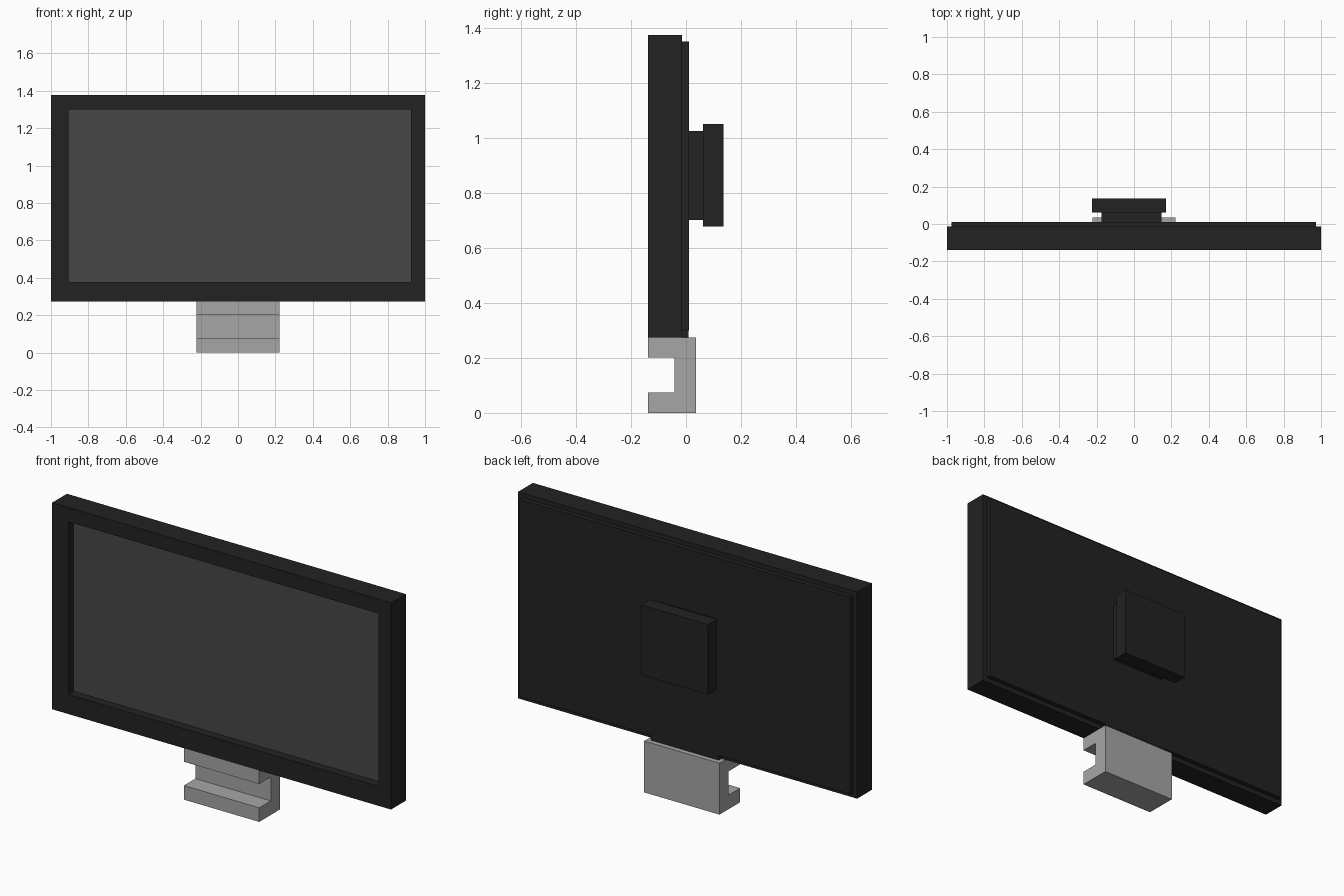
import bpy
import bmesh

cube = bpy.data.objects.get("Cube")
if cube:
    bpy.data.objects.remove(cube, do_unlink=True)


def material(name, value):
    mat = bpy.data.materials.new(name)
    mat.use_nodes = True
    colour = (value, value, value, 1.0)
    mat.diffuse_color = colour
    bsdf = mat.node_tree.nodes["Principled BSDF"]
    bsdf.inputs["Base Color"].default_value = colour
    bsdf.inputs["Roughness"].default_value = 0.7
    return mat


BLACK = material("black plastic", 0.016)
GLASS = material("dark grey screen", 0.061)
GREY = material("light grey stand", 0.381)


def finish(name, bm, mat):
    bmesh.ops.recalc_face_normals(bm, faces=bm.faces)
    mesh = bpy.data.meshes.new(name)
    bm.to_mesh(mesh)
    bm.free()
    mesh.materials.append(mat)
    obj = bpy.data.objects.new(name, mesh)
    bpy.context.collection.objects.link(obj)
    return obj


def box(name, x, y, z, mat):
    """Box given by its (low, high) range on each axis."""
    bm = bmesh.new()
    bmesh.ops.create_cube(bm, size=1)
    for v in bm.verts:
        v.co = [r[0] if c < 0 else r[1] for c, r in zip(v.co, (x, y, z))]
    return finish(name, bm, mat)


def loop(bm, x, z, y):
    """Four corners of an upright rectangle at depth y."""
    return [bm.verts.new((a, y, b)) for a, b in
            ((x[0], z[0]), (x[1], z[0]), (x[1], z[1]), (x[0], z[1]))]


# Display casing with a recess in its front
OUTER = ((-1.0, 1.0), (0.274, 1.376))
OPENING = ((-0.905, 0.925), (0.378, 1.30))
FRONT, BACK, RECESS = -0.138, -0.014, -0.088
bm = bmesh.new()
rings = [loop(bm, *OUTER, BACK), loop(bm, *OUTER, FRONT),
         loop(bm, *OPENING, FRONT), loop(bm, *OPENING, RECESS)]
for a, b in zip(rings, rings[1:]):
    for i in range(4):
        j = (i + 1) % 4
        bm.faces.new((a[i], a[j], b[j], b[i]))
bm.faces.new(rings[0])
bm.faces.new(rings[-1])
finish("display_casing", bm, BLACK)

# Screen plate on the recess floor
box("screen", OPENING[0], (RECESS - 0.004, RECESS + 0.002), OPENING[1], GLASS)

# Raised back panel and the small tab above the stand
box("back_panel", (-0.976, 0.974), (BACK, 0.011), (0.30, 1.352), BLACK)
box("stand_tab", (-0.2, 0.2), (BACK, 0.010), (0.274, 0.30), BLACK)

# Wall mount: neck and plate
box("mount_neck", (-0.175, 0.146), (0.011, 0.061), (0.702, 1.026), BLACK)
box("mount_plate", (-0.225, 0.17), (0.061, 0.136), (0.678, 1.052), BLACK)

# C-shaped stand, extruded sideways from its side profile
profile = [(-0.138, 0.0), (0.036, 0.0), (0.036, 0.274), (-0.138, 0.274),
           (-0.138, 0.202), (-0.041, 0.202), (-0.041, 0.075), (-0.138, 0.075)]
bm = bmesh.new()
side = bm.faces.new([bm.verts.new((-0.223, y, z)) for y, z in profile])
extruded = bmesh.ops.extrude_face_region(bm, geom=[side])
bmesh.ops.translate(bm, vec=(0.445, 0, 0),
                    verts=[g for g in extruded["geom"]
                           if isinstance(g, bmesh.types.BMVert)])
# extrude_face_region leaves one start cap and one end cap
finish("stand", bm, GREY)
